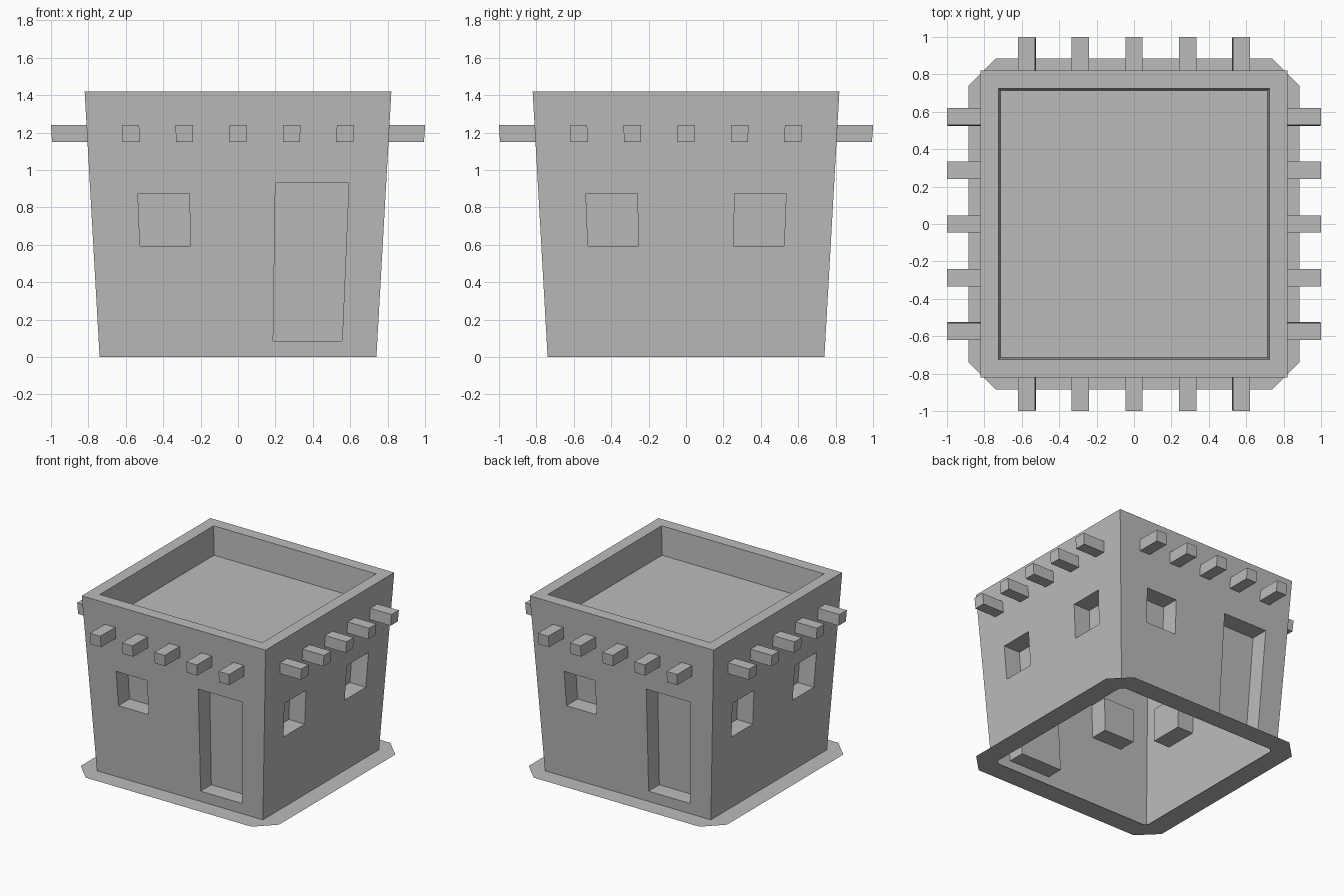
import bpy, bmesh
from math import pi
from mathutils import Matrix, Vector

if "Cube" in bpy.data.objects:
    bpy.data.objects.remove(bpy.data.objects["Cube"])

HEIGHT, BASE, HALF = 1.42, 0.74, 0.82   # wall height, half width at the ground and at the top
RIM, ROOF, DEPTH = 0.725, 1.19, 0.15    # parapet opening, roof level, recess depth

clay = bpy.data.materials.new("grey_clay")
clay.use_nodes = True
clay.diffuse_color = (0.5, 0.5, 0.5, 1)
bsdf = clay.node_tree.nodes["Principled BSDF"]
bsdf.inputs["Base Color"].default_value = (0.5, 0.5, 0.5, 1)


def finish(name, bm, taper=True):
    """Narrow the part toward the ground and turn it into an object."""
    if taper:
        for v in bm.verts:
            s = (BASE + (HALF - BASE) * v.co.z / HEIGHT) / HALF
            v.co.x *= s
            v.co.y *= s
    mesh = bpy.data.meshes.new(name)
    bm.to_mesh(mesh)
    bm.free()
    mesh.materials.append(clay)
    obj = bpy.data.objects.new(name, mesh)
    bpy.context.collection.objects.link(obj)


def square(bm, r, z, chamfer=0):
    """Ring of vertices around a square, optionally with cut corners."""
    ring = []
    for k in range(4):
        turn = Matrix.Rotation(k * pi / 2, 3, 'Z')
        points = [(r, r - chamfer), (r - chamfer, r)] if chamfer else [(r, r)]
        ring += [bm.verts.new(turn @ Vector((x, y, z))) for x, y in points]
    return ring


def bridge(bm, a, b):
    for i in range(len(a)):
        j = (i + 1) % len(a)
        bm.faces.new((a[i], a[j], b[j], b[i]))


def wall(name, openings, side):
    """Wall cut into cells, with each opening pushed in as a recess."""
    bm = bmesh.new()
    us = sorted({-HALF, HALF} | {u for o in openings for u in o[:2]})
    zs = sorted({0, HEIGHT} | {z for o in openings for z in o[2:]})
    grid = [[bm.verts.new((u, -HALF, z)) for z in zs] for u in us]
    for i in range(len(us) - 1):
        for j in range(len(zs) - 1):
            bm.faces.new((grid[i][j], grid[i + 1][j], grid[i + 1][j + 1], grid[i][j + 1]))
    for u0, u1, z0, z1 in openings:
        cells = []
        for f in bm.faces:
            c = f.calc_center_median()
            if u0 < c.x < u1 and z0 < c.z < z1:
                cells.append(f)
        new = bmesh.ops.extrude_face_region(bm, geom=cells)["geom"]
        for v in new:
            if isinstance(v, bmesh.types.BMVert):
                v.co.y += DEPTH
        old = [f for f in cells if f.is_valid]
        if old:
            bmesh.ops.delete(bm, geom=old, context='FACES')
    bmesh.ops.recalc_face_normals(bm, faces=bm.faces)
    # the plain lower corner cell tells which way the wall faces
    bm.faces.ensure_lookup_table()
    outer = min(bm.faces, key=lambda f: f.calc_center_median().length_squared
                if abs(f.calc_center_median().y + HALF) < 1e-4 else 100)
    outer.normal_update()
    if outer.normal.y > 0:
        bmesh.ops.reverse_faces(bm, faces=bm.faces)
    bm.transform(Matrix.Rotation(side * pi / 2, 4, 'Z'))
    finish(name, bm)


# Walls with recessed windows and doors
window = (-0.556, -0.27, 0.595, 0.875)
window_mirror = (0.27, 0.556, 0.595, 0.875)
door = (0.207, 0.613, 0.085, 0.93)
for side, name in enumerate(("front", "left", "back", "right")):
    openings = [window, window_mirror if side % 2 else door]
    wall(name + "_wall", openings, side)

# Parapet rim, its inner faces and the sunken roof
bm = bmesh.new()
outer, inner, floor = square(bm, HALF, HEIGHT), square(bm, RIM, HEIGHT), square(bm, RIM, ROOF)
bridge(bm, outer, inner)
bridge(bm, inner, floor)
bm.faces.new(floor)
finish("parapet_and_roof", bm)

# Flat ground skirt with cut corners
bm = bmesh.new()
bridge(bm, square(bm, 0.885, 0, 0.145), square(bm, 0.72, 0, 0.03))
finish("ground_skirt", bm, taper=False)

# Roof beams sticking out of every wall
for side, name in enumerate(("front", "left", "back", "right")):
    bm = bmesh.new()
    for i in range(-2, 3):
        place = Matrix.Translation((i * 0.291, -0.9065, 1.195)) @ Matrix.Diagonal((0.094, 0.213, 0.09, 1))
        bmesh.ops.create_cube(bm, size=1, matrix=place)
    bm.transform(Matrix.Rotation(side * pi / 2, 4, 'Z'))
    finish(name + "_beams", bm)
